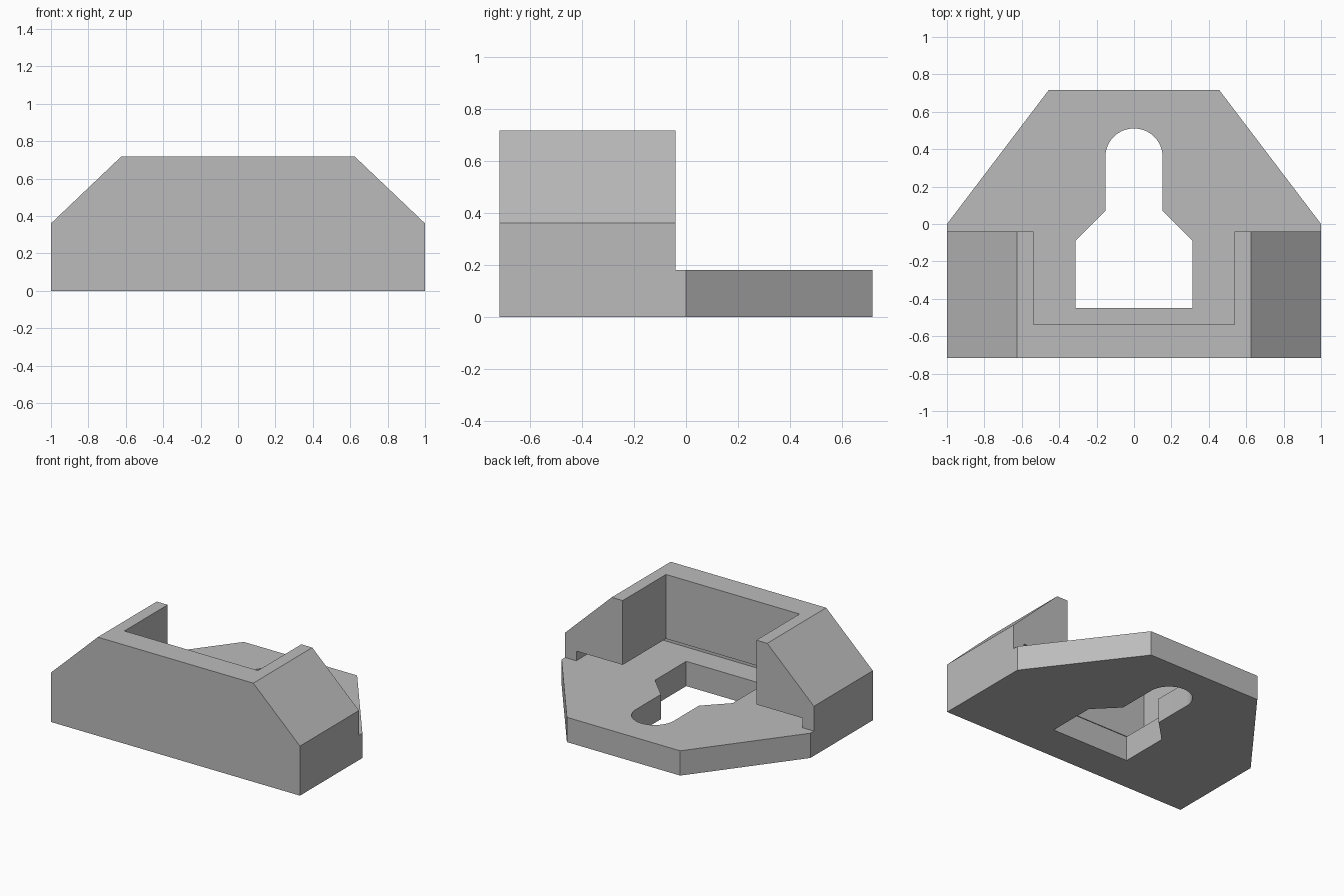
import bpy, bmesh, math
from mathutils import Vector

cube = bpy.data.objects.get("Cube")
if cube:
    bpy.data.objects.remove(cube, do_unlink=True)

grey = bpy.data.materials.new("plain grey")
grey.use_nodes = True
grey.diffuse_color = (0.5, 0.5, 0.5, 1)
grey.node_tree.nodes["Principled BSDF"].inputs["Base Color"].default_value = (0.5, 0.5, 0.5, 1)

HALF_DEPTH, TOP, PLATE_TOP = 0.717, 0.717, 0.18
ARM_BACK = -0.04


def prism(name, half_profile, low, high, axis="z"):
    """Mirror a right-hand profile across x = 0 and extrude it along an axis."""
    points = half_profile + [(-x, v) for x, v in reversed(half_profile) if x > 1e-6]
    bm = bmesh.new()
    place = (lambda x, v: (x, v, low)) if axis == "z" else (lambda x, v: (x, low, v))
    face = bm.faces.new([bm.verts.new(place(x, v)) for x, v in points])
    length = high - low
    step = Vector((0, 0, length)) if axis == "z" else Vector((0, length, 0))
    extruded = bmesh.ops.extrude_face_region(bm, geom=[face])["geom"]
    bmesh.ops.translate(bm, vec=step, verts=[g for g in extruded if isinstance(g, bmesh.types.BMVert)])
    bmesh.ops.recalc_face_normals(bm, faces=bm.faces)
    mesh = bpy.data.meshes.new(name)
    bm.to_mesh(mesh)
    bm.free()
    mesh.materials.append(grey)
    obj = bpy.data.objects.new(name, mesh)
    bpy.context.collection.objects.link(obj)
    return obj


def cut(target, cutter, operation="DIFFERENCE"):
    """Apply a boolean and discard its cutter."""
    mod = target.modifiers.new("cut", "BOOLEAN")
    mod.object, mod.operation, mod.solver = cutter, operation, "EXACT"
    bpy.context.view_layer.objects.active = target
    bpy.ops.object.modifier_apply(modifier=mod.name)
    bpy.data.objects.remove(cutter, do_unlink=True)


def slab(name, half_width, front, low, high):
    """Box running from a front limit out past the back."""
    return prism(name, [(half_width, front), (half_width, 1)], low, high)


# Solid body with chamfered shoulders
body = prism("bracket_body", [(1, 0), (1, 0.36), (0.625, TOP)], -HALF_DEPTH, HALF_DEPTH, "y")

# Tapered plan outline
outline = prism("plan_outline", [(1.2, -1), (1.2, -0.265), (1, 0), (0.453, 0.72), (0.24, 1)], -1, 2)
cut(body, outline, "INTERSECT")

# Open rear above the base plate, walled pocket, and undercut sliding groove
cut(body, slab("rear_cutter", 1.5, ARM_BACK, PLATE_TOP, 2))
cut(body, slab("pocket_cutter", 0.537, -0.537, PLATE_TOP, 2))
cut(body, slab("groove_cutter", 0.91, -0.63, PLATE_TOP, 0.25))

# Keyhole through the base plate
radius, centre = 0.153, 0.358
arc = [(radius * math.cos(a), centre + radius * math.sin(a))
       for a in (math.pi / 2 * i / 16 for i in range(17))]
keyhole = [(0.312, -0.448), (0.312, -0.09), (radius, 0.07)] + arc
cut(body, prism("keyhole_cutter", keyhole, -0.5, 0.5))

# Smooth the round end while keeping the edges sharp
bpy.ops.object.select_all(action="DESELECT")
body.select_set(True)
bpy.context.view_layer.objects.active = body
bpy.ops.object.shade_smooth_by_angle(angle=math.radians(30))
